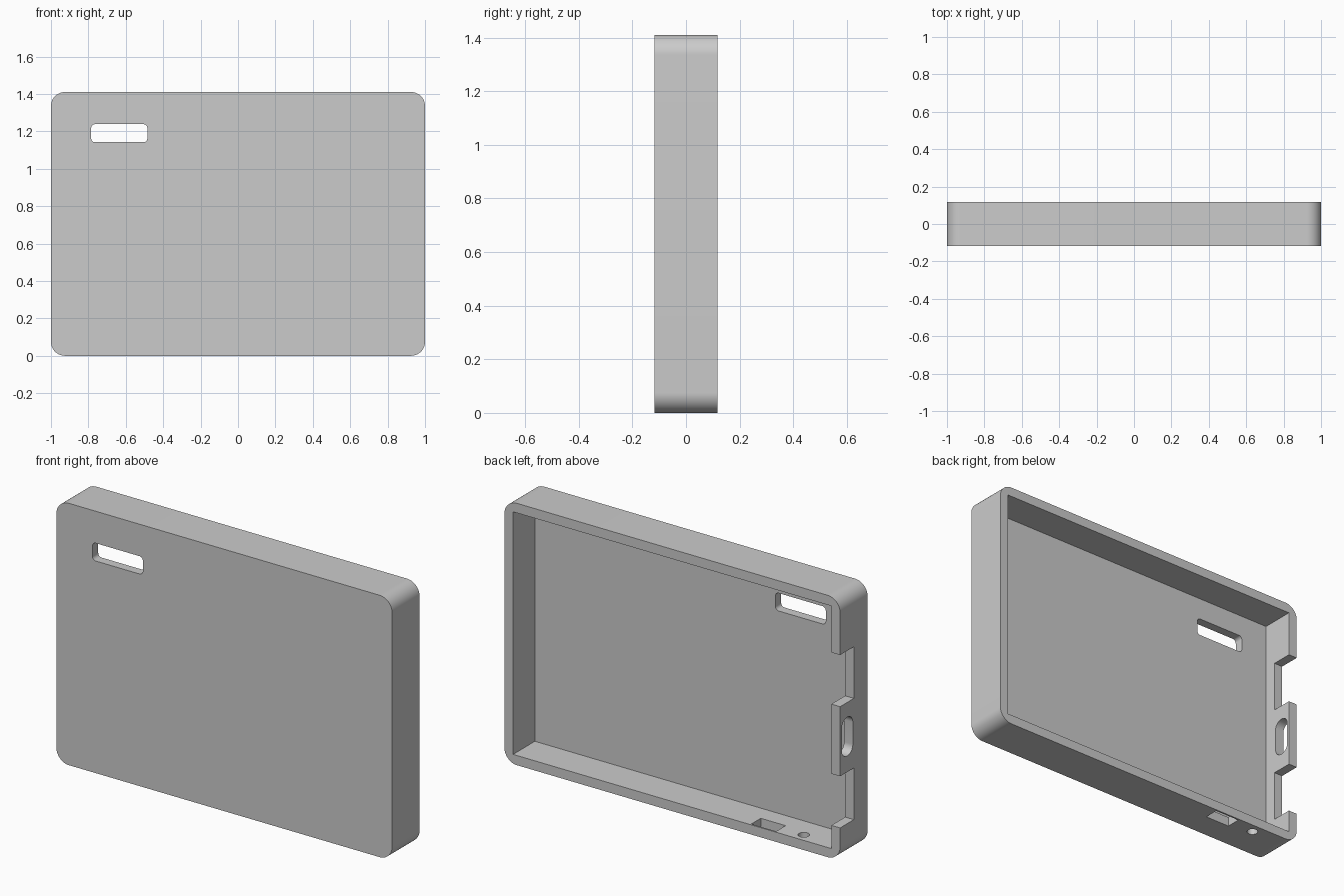
import bpy, bmesh
from math import cos, sin, pi
from mathutils import Vector

cube = bpy.data.objects.get("Cube")
if cube:
    bpy.data.objects.remove(cube, do_unlink=True)

grey = bpy.data.materials.new("light grey plastic")
grey.use_nodes = True
grey.diffuse_color = (0.6, 0.6, 0.6, 1)
grey.node_tree.nodes["Principled BSDF"].inputs["Base Color"].default_value = (0.6, 0.6, 0.6, 1)


def prism(name, lo, hi, axis=1, radius=0.0, steps=10):
    """Box from lo to hi whose edges along the given axis are rounded."""
    u, v = [i for i in range(3) if i != axis]
    outline = []
    for k, (su, sv) in enumerate([(1, 1), (-1, 1), (-1, -1), (1, -1)]):
        cu = hi[u] - radius if su > 0 else lo[u] + radius
        cv = hi[v] - radius if sv > 0 else lo[v] + radius
        for s in range(steps + 1 if radius else 1):
            a = (k + s / steps) * pi / 2
            outline.append((cu + radius * cos(a), cv + radius * sin(a)))
    bm = bmesh.new()
    ring = []
    for pu, pv in outline:
        p = Vector((0, 0, 0))
        p[u], p[v], p[axis] = pu, pv, lo[axis]
        ring.append(bm.verts.new(p))
    base = bm.faces.new(ring)
    ext = bmesh.ops.extrude_face_region(bm, geom=[base], use_keep_orig=True)
    shift = Vector((0, 0, 0))
    shift[axis] = hi[axis] - lo[axis]
    bmesh.ops.translate(bm, vec=shift,
                        verts=[g for g in ext["geom"] if isinstance(g, bmesh.types.BMVert)])
    bmesh.ops.remove_doubles(bm, verts=bm.verts, dist=1e-5)
    bmesh.ops.recalc_face_normals(bm, faces=bm.faces)
    mesh = bpy.data.meshes.new(name)
    bm.to_mesh(mesh)
    bm.free()
    mesh.materials.append(grey)
    obj = bpy.data.objects.new(name, mesh)
    bpy.context.collection.objects.link(obj)
    return obj


W, D, H, WALL = 1.0, 0.117, 1.41, 0.052

# Outer shell
case = prism("case_shell", (-W, -D, 0), (W, D, H), radius=0.075, steps=16)

cutters = [
    # Cavity, open at the back
    prism("cavity", (-W + WALL, -D + 0.049, WALL), (W - WALL, D + 0.1, H - WALL)),
    # Rounded window through the front plate
    prism("window", (-0.785, -0.2, 1.142), (-0.485, 0, 1.238), radius=0.02),
    # Oblong port in the right wall
    prism("oblong_port", (-1.1, 0.009, 0.542), (-0.9, 0.103, 0.75), axis=0, radius=0.045),
    # Rectangular port and round hole in the bottom wall
    prism("rectangular_port", (-0.613, 0.028, -0.1), (-0.465, 0.108, 0.1), axis=2),
    prism("round_hole", (-0.774, 0.035, -0.1), (-0.718, 0.091, 0.1), axis=2, radius=0.0279),
]
# Two notches in the rim of the right wall
for z in (0.316, 0.969):
    cutters.append(prism("rim_notch", (-1.1, 0, z - 0.139), (-0.9, 0.2, z + 0.139)))

bpy.context.view_layer.objects.active = case
for cutter in cutters:
    cutter.hide_render = True
    mod = case.modifiers.new(cutter.name, "BOOLEAN")
    mod.operation = "DIFFERENCE"
    mod.solver = "EXACT"
    mod.object = cutter
    bpy.ops.object.modifier_apply(modifier=mod.name)
    bpy.data.objects.remove(cutter, do_unlink=True)

# Smooth rounded corners, keep hard edges
bpy.ops.object.select_all(action="DESELECT")
case.select_set(True)
bpy.ops.object.shade_smooth_by_angle(angle=pi / 6)
